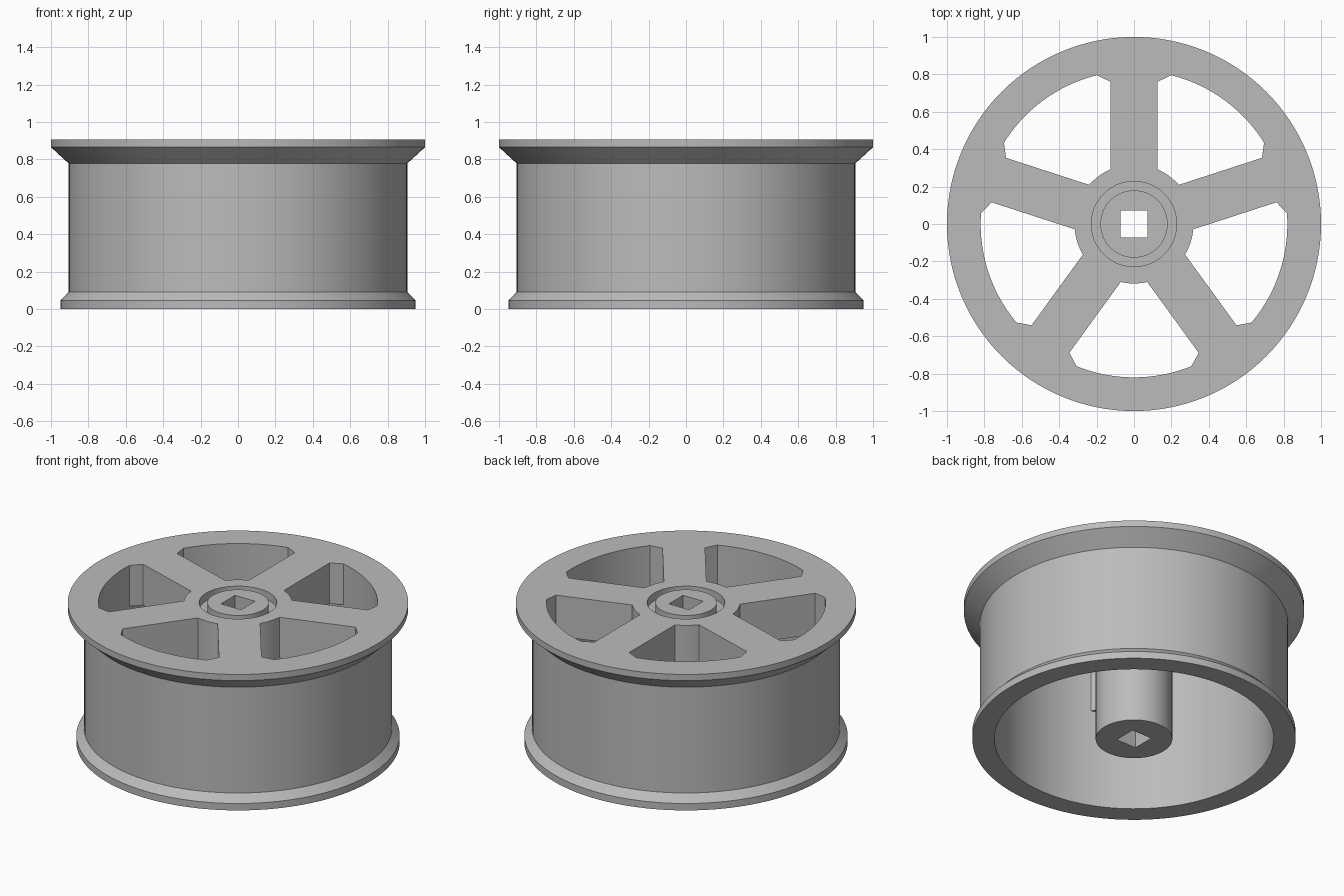
import bpy, bmesh, math
from mathutils import Matrix

SEGMENTS = 128
TOP, WEB_BOTTOM = 0.905, 0.64      # spoke web heights
HOLE = 0.072                       # half width of the square axle hole
R_INNER, R_BOSS = 0.82, 0.318

cube = bpy.data.objects.get("Cube")
if cube:
    bpy.data.objects.remove(cube, do_unlink=True)

# Single plain grey finish
grey = bpy.data.materials.new("light_grey")
grey.use_nodes = True
grey.diffuse_color = (0.5, 0.5, 0.5, 1)
grey.node_tree.nodes["Principled BSDF"].inputs["Base Color"].default_value = (0.5, 0.5, 0.5, 1)


def finish(name, bm):
    bmesh.ops.recalc_face_normals(bm, faces=bm.faces)
    mesh = bpy.data.meshes.new(name)
    bm.to_mesh(mesh)
    bm.free()
    mesh.materials.append(grey)
    obj = bpy.data.objects.new(name, mesh)
    bpy.context.collection.objects.link(obj)
    bpy.ops.object.select_all(action='DESELECT')
    obj.select_set(True)
    bpy.context.view_layer.objects.active = obj
    bpy.ops.object.shade_smooth_by_angle(angle=math.radians(25))
    return obj


def lathe(name, profile):
    """Revolve a closed (radius, z) profile; radius None follows the square hole."""
    bm = bmesh.new()
    rings = []
    for r, z in profile:
        ring = []
        for i in range(SEGMENTS):
            a = math.tau * i / SEGMENTS
            c, s = math.cos(a), math.sin(a)
            d = HOLE / max(abs(c), abs(s)) if r is None else r
            ring.append(bm.verts.new((d * c, d * s, z)))
        rings.append(ring)
    for lower, upper in zip(rings, rings[1:] + rings[:1]):
        for i in range(SEGMENTS):
            j = (i + 1) % SEGMENTS
            bm.faces.new((lower[i], lower[j], upper[j], upper[i]))
    return finish(name, bm)


def arc(radius, half_width, steps=8):
    """Points on a circle about +y, from +half_width to -half_width."""
    span = math.asin(half_width / radius)
    angles = [span * (1 - 2 * i / steps) for i in range(steps + 1)]
    return [(radius * math.sin(a), radius * math.cos(a)) for a in angles]


# Flanged barrel with an open bore
lathe("rim", [
    (R_INNER, 0), (0.95, 0), (0.95, 0.045), (0.905, 0.092), (0.905, 0.778),
    (1.0, 0.865), (1.0, TOP), (R_INNER, TOP)])

# Hub tube, boss and ring groove around the square axle hole
lathe("hub", [
    (None, 0), (0.225, 0), (0.225, WEB_BOTTOM), (R_BOSS, WEB_BOTTOM),
    (R_BOSS, TOP), (0.228, TOP), (0.228, TOP - 0.05), (0.18, TOP - 0.05),
    (0.18, TOP), (None, TOP)])

# Five spokes with flared outer ends
outline = arc(R_INNER + 0.001, 0.2) + [(-0.125, 0.76)] \
    + arc(R_BOSS - 0.001, 0.125)[::-1] + [(0.125, 0.76)]
for k in range(5):
    bm = bmesh.new()
    base = bm.faces.new([bm.verts.new((x, y, WEB_BOTTOM)) for x, y in outline])
    side = bmesh.ops.extrude_face_region(bm, geom=[base], use_keep_orig=True)
    moved = [g for g in side["geom"] if isinstance(g, bmesh.types.BMVert)]
    bmesh.ops.translate(bm, verts=moved, vec=(0, 0, TOP - WEB_BOTTOM))
    bm.transform(Matrix.Rotation(math.tau * k / 5, 4, 'Z'))
    finish(f"spoke_{k + 1}", bm)
